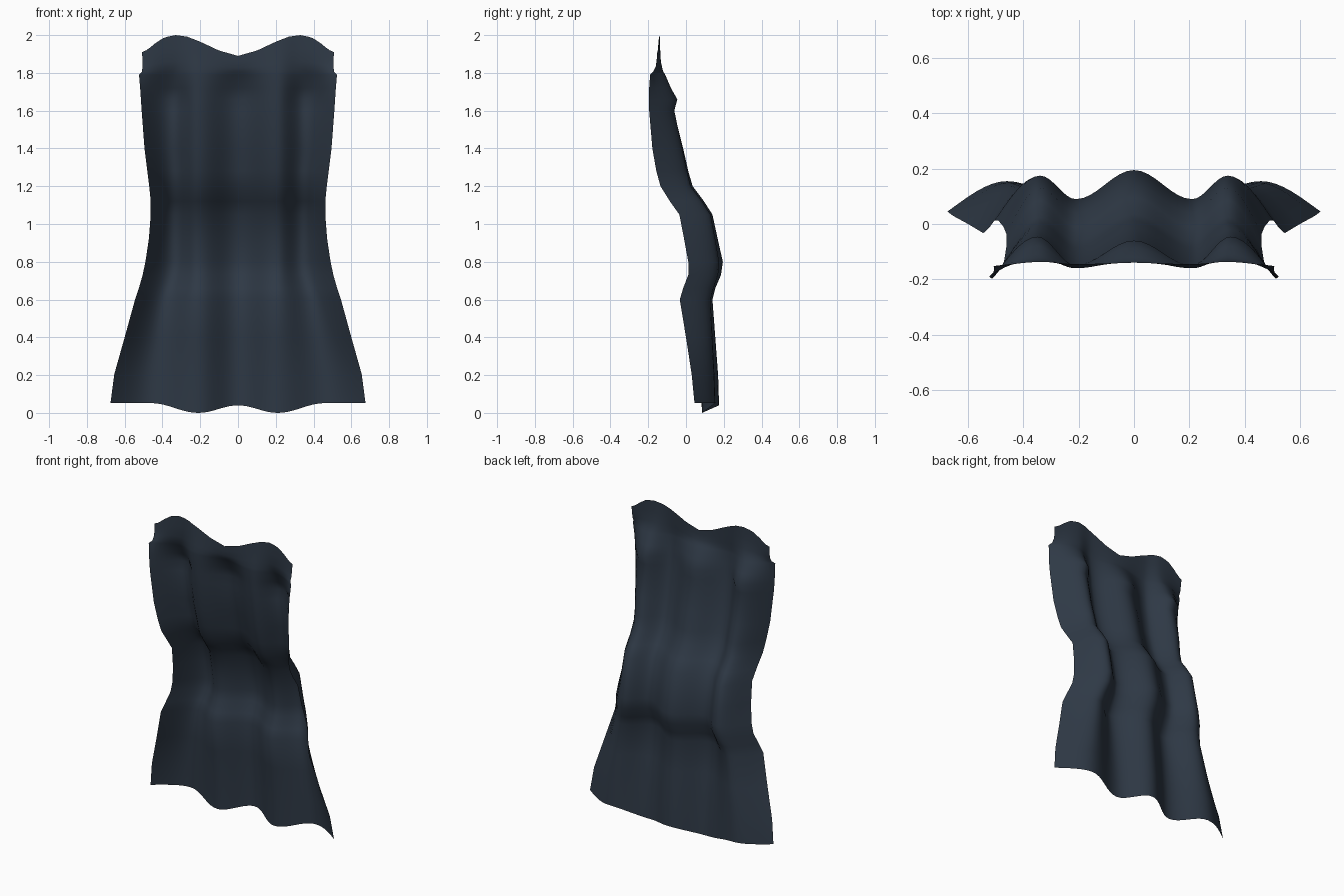
import bpy, bmesh, math

# Fabric colour
mat = bpy.data.materials.new("dark slate blue")
mat.diffuse_color = (0.028, 0.041, 0.061, 1)

# Rows: z, half width, ridge x, then y at centre ridge, valley, outer ridge, edge
ROWS = [
    (0.04, 0.675, 0.46, 0.175, 0.085, 0.155, 0.045),
    (0.20, 0.655, 0.45, 0.170, 0.075, 0.150, 0.030),
    (0.40, 0.600, 0.42, 0.155, 0.055, 0.140, 0.000),
    (0.60, 0.545, 0.39, 0.140, 0.030, 0.130, -0.033),
    (0.66, 0.525, 0.37, 0.155, 0.050, 0.145, -0.015),
    (0.73, 0.505, 0.35, 0.185, 0.080, 0.170, 0.012),
    (0.80, 0.490, 0.34, 0.195, 0.090, 0.175, 0.012),
    (0.92, 0.472, 0.34, 0.168, 0.070, 0.155, -0.010),
    (1.05, 0.462, 0.34, 0.140, 0.040, 0.130, -0.035),
    (1.12, 0.462, 0.34, 0.095, -0.010, 0.085, -0.085),
    (1.20, 0.470, 0.34, 0.035, -0.060, 0.025, -0.135),
    (1.28, 0.480, 0.34, 0.012, -0.085, 0.005, -0.157),
    (1.40, 0.495, 0.35, -0.015, -0.115, -0.020, -0.178),
    (1.60, 0.510, 0.35, -0.065, -0.145, -0.062, -0.195),
    (1.66, 0.514, 0.35, -0.060, -0.150, -0.046, -0.197),
    (1.72, 0.518, 0.35, -0.085, -0.155, -0.080, -0.195),
    (1.79, 0.524, 0.35, -0.120, -0.160, -0.110, -0.190),
    (1.81, 0.508, 0.34, -0.130, -0.160, -0.122, -0.175),
    (1.86, 0.506, 0.33, -0.138, -0.155, -0.133, -0.160),
    (1.93, 0.506, 0.33, -0.140, -0.150, -0.137, -0.155),
    (2.00, 0.508, 0.33, -0.140, -0.145, -0.137, -0.152),
]
NECKLINE = [(0, 1.89), (0.1, 1.918), (0.2, 1.965), (0.27, 1.992), (0.33, 2.0),
            (0.39, 1.988), (0.44, 1.955), (0.48, 1.922), (0.52, 1.905)]
VALLEY_X = 0.21
STEPS = 8        # columns between each ridge and valley


def linear(points, x):
    for (a, ya), (b, yb) in zip(points, points[1:]):
        if x <= b:
            return ya + (yb - ya) * (x - a) / (b - a)
    return points[-1][1]


def half_row(row):
    """Points from the centre ridge out to one side edge."""
    z, width, ridge, *ys = row
    xs = [0, VALLEY_X, ridge, width]
    hem = [0.0, -0.04, 0.012, 0.012]
    pts = []
    for i in range(3):
        for k in range(STEPS + (i == 2)):
            t = k / STEPS
            s = (1 - math.cos(math.pi * t)) / 2
            if i == 2:      # outer flap leaves the ridge and flares straight
                s = t * t * (1.6 - 0.6 * t)
            x = xs[i] + (xs[i + 1] - xs[i]) * t
            y = ys[i] + (ys[i + 1] - ys[i]) * s
            zz = z
            if z > 1.8:     # neckline follows two rounded peaks
                zz = 1.8 + (z - 1.8) / 0.2 * (linear(NECKLINE, x) - 1.8)
            elif z < 0.3:   # hem dips in the valleys
                zz += (hem[i] + (hem[i + 1] - hem[i]) * s) * (0.3 - z) / 0.26
            pts.append((x, y, zz))
    return pts


# Draped cloth sheet
bm = bmesh.new()
grid = []
for row in ROWS:
    half = half_row(row)
    full = [(-x, y, z) for x, y, z in reversed(half[1:])] + half
    grid.append([bm.verts.new(p) for p in full])
for lo, hi in zip(grid, grid[1:]):
    for j in range(len(lo) - 1):
        bm.faces.new((lo[j], lo[j + 1], hi[j + 1], hi[j])).smooth = True
mesh = bpy.data.meshes.new("cape")
bm.to_mesh(mesh)
bm.free()
mesh.materials.append(mat)
cape = bpy.data.objects.new("cape", mesh)
bpy.context.collection.objects.link(cape)
